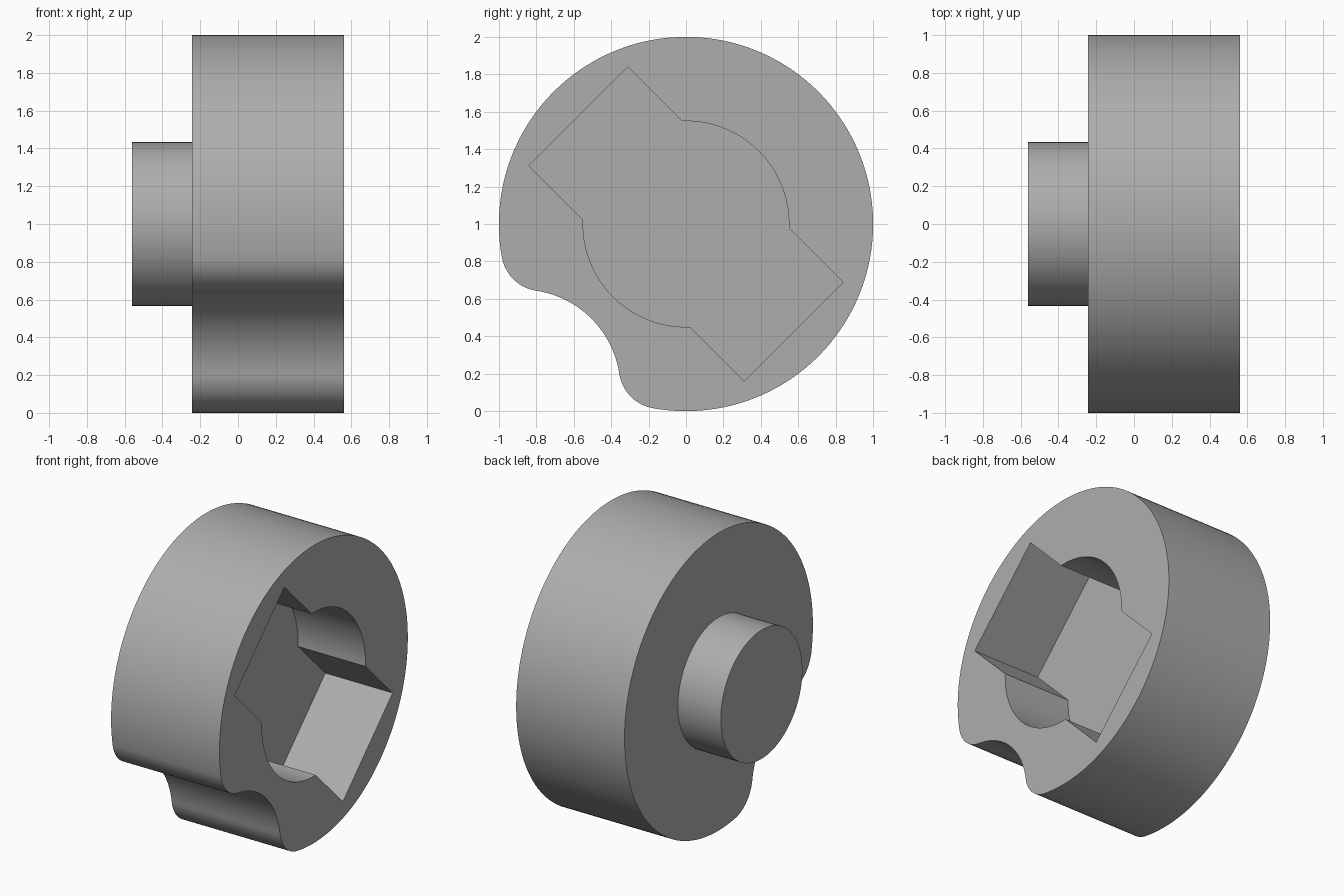
import bpy, bmesh, math
from mathutils import Vector

cube = bpy.data.objects.get("Cube")
if cube:
    bpy.data.objects.remove(cube, do_unlink=True)

grey = bpy.data.materials.new("plain grey")
grey.use_nodes = True
GREY = (0.42, 0.42, 0.42, 1)
grey.diffuse_color = GREY
grey.node_tree.nodes["Principled BSDF"].inputs["Base Color"].default_value = GREY

BACK, FACE, BOSS_END = -0.243, 0.562, -0.562
FLOOR = FACE - 0.5
AXIS = Vector((0, 1))          # disc centre in (y, z)


def arc(centre, radius, start, end, steps):
    """Points along an arc in (y, z), angles in radians."""
    return [Vector(centre) + radius * Vector((math.cos(a), math.sin(a)))
            for a in (start + (end - start) * i / steps for i in range(steps + 1))]


def extrude(name, outline, x0, x1):
    """Solid prism of a (y, z) outline running along x."""
    bm = bmesh.new()
    base = bm.faces.new([bm.verts.new((x0, p.x, p.y)) for p in outline])
    side = bmesh.ops.extrude_face_region(bm, geom=[base])["geom"]
    bmesh.ops.translate(bm, vec=(x1 - x0, 0, 0),
                        verts=[g for g in side if isinstance(g, bmesh.types.BMVert)])
    bmesh.ops.recalc_face_normals(bm, faces=bm.faces)
    mesh = bpy.data.meshes.new(name)
    bm.to_mesh(mesh)
    bm.free()
    obj = bpy.data.objects.new(name, mesh)
    mesh.materials.append(grey)
    bpy.context.collection.objects.link(obj)
    return obj


def smooth(obj):
    bpy.ops.object.select_all(action="DESELECT")
    obj.select_set(True)
    bpy.context.view_layer.objects.active = obj
    bpy.ops.object.shade_smooth_by_angle(angle=math.radians(30))


# Disc outline: unit circle with a rounded notch on the lower front diagonal
notch_r, fillet_r, notch_d = 0.53, 0.22, 1.245
diagonal = math.radians(225)
reach = 1 - fillet_r
spread = math.acos((reach**2 + notch_d**2 - (notch_r + fillet_r)**2) / (2 * reach * notch_d))
notch_c = AXIS + notch_d * Vector((math.cos(diagonal), math.sin(diagonal)))


def polar(angle):
    return AXIS + reach * Vector((math.cos(angle), math.sin(angle)))


def heading(a, b):
    return math.atan2(b.y - a.y, b.x - a.x)


first, last = diagonal - spread, diagonal + spread
c1, c2 = polar(first), polar(last)
turn = (heading(c1, notch_c) - first) % math.tau
swing_start = heading(notch_c, c1)
swing = (heading(notch_c, c2) - swing_start + math.pi) % math.tau - math.pi
outline = arc(AXIS, 1, last - math.tau, first, 120)
outline += arc(c1, fillet_r, first, first + turn, 20)[1:]
outline += arc(notch_c, notch_r, swing_start, swing_start + swing, 32)[1:]
outline += arc(c2, fillet_r, last - turn, last, 20)[1:-1]
disc = extrude("notched_disc", outline, BACK, FACE)

# Recess: round pocket crossed by a diagonal rectangular slot
half_len, half_wide, pocket_r = 0.813, 0.373, 0.55
open_angle = math.asin(half_wide / pocket_r)
tilt = math.radians(-45)
recess = []
for side in (0, math.pi):
    u = Vector((math.cos(tilt + side), math.sin(tilt + side)))
    v = Vector((-u.y, u.x))
    recess += [AXIS + half_len * u - half_wide * v, AXIS + half_len * u + half_wide * v]
    recess += arc(AXIS, pocket_r, tilt + side + open_angle,
                  tilt + side + math.pi - open_angle, 40)
cutter = extrude("recess_cutter", recess, FLOOR, FACE + 0.2)
cutter.hide_render = True
cut = disc.modifiers.new("recess", "BOOLEAN")
cut.object = cutter
cut.solver = "EXACT"
bpy.context.view_layer.objects.active = disc
bpy.ops.object.modifier_apply(modifier=cut.name)
bpy.data.objects.remove(cutter, do_unlink=True)
smooth(disc)

# Round boss on the back face
boss = extrude("round_boss", arc(AXIS, 0.433, 0, math.tau, 96)[:-1], BOSS_END, BACK)
smooth(boss)
